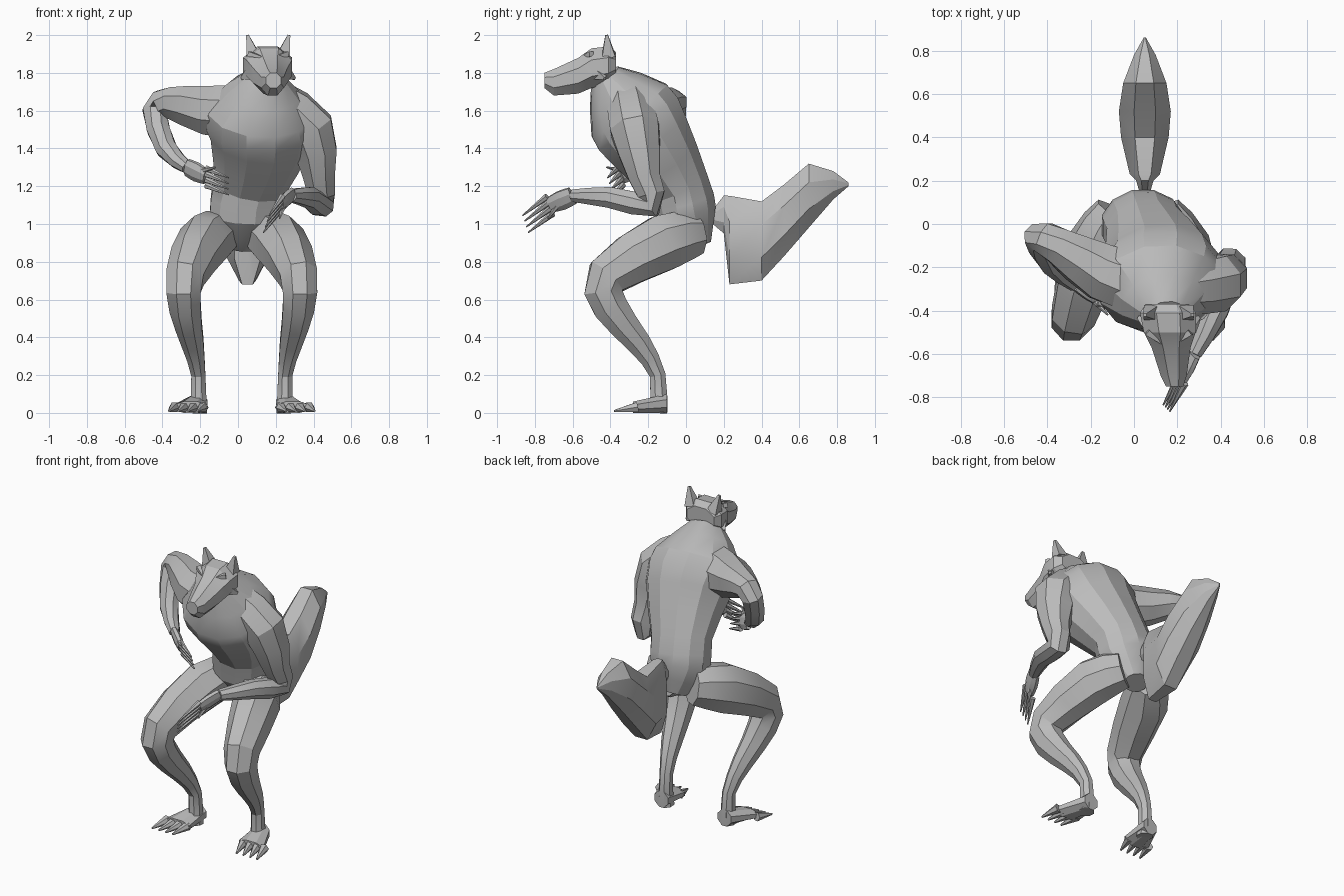
import bpy
import bmesh
import math
from mathutils import Vector

if "Cube" in bpy.data.objects:
    bpy.data.objects.remove(bpy.data.objects["Cube"], do_unlink=True)

fur = bpy.data.materials.new("plain grey")
fur.use_nodes = True
grey = (.5, .5, .5, 1)
fur.diffuse_color = grey
fur.node_tree.nodes["Principled BSDF"].inputs["Base Color"].default_value = grey

AXIS_X = Vector((1, 0, 0))
AXIS_Y = Vector((0, 1, 0))
AXIS_Z = Vector((0, 0, 1))
SIDES = (("left", 1), ("right", -1))


def outline(sides):
    """Regular polygon with flat sides up and down."""
    turns = [math.tau * (s + .5) / sides for s in range(sides)]
    return [(math.cos(turn), math.sin(turn)) for turn in turns]


def loft(name, rings):
    """Bridge equal-sized rings of points into a closed skin."""
    bm = bmesh.new()
    loops = [[bm.verts.new(point) for point in ring] for ring in rings]
    for lower, upper in zip(loops, loops[1:]):
        for i in range(len(lower)):
            bm.faces.new((lower[i - 1], lower[i], upper[i], upper[i - 1]))
    bm.faces.new(loops[0])
    bm.faces.new(loops[-1])
    bmesh.ops.recalc_face_normals(bm, faces=bm.faces)
    mesh = bpy.data.meshes.new(name)
    bm.to_mesh(mesh)
    bm.free()
    mesh.materials.append(fur)
    part = bpy.data.objects.new(name, mesh)
    bpy.context.collection.objects.link(part)
    bpy.ops.object.select_all(action="DESELECT")
    part.select_set(True)
    bpy.context.view_layer.objects.active = part
    bpy.ops.object.shade_smooth_by_angle(angle=math.radians(25))


def refine(rows):
    """Insert a smoothly curved halfway row between every two rows."""
    rows = [Vector(row) for row in rows]
    padded = [rows[0], *rows, rows[-1]]
    result = [rows[0]]
    for before, start, end, after in zip(padded, rows, rows[1:], padded[3:]):
        result += [(start + end) * .5 + (start + end - before - after) / 16, end]
    return result


def tube(name, rows, reference=AXIS_X, aspect=1, sides=8):
    """Limb along a curved path; each row is x, y, z, radius.
    The aspect widens the section along the reference direction."""
    path = refine(rows)
    rings = []
    for before, row, after in zip(path[:1] + path, path, path[1:] + path[-1:]):
        tangent = (after - before).to_3d().normalized()
        depth = tangent.cross(reference).normalized()
        width = tangent.cross(depth) * aspect
        rings.append([row.to_3d() + (depth * u + width * v) * row.w
                      for u, v in outline(sides)])
    loft(name, rings)


def slab(name, rows, x, drift=0):
    """Upright rings along y; each row is y, top, bottom, half width."""
    rings = []
    for y, top, bottom, half in rows:
        centre = Vector((x + drift * y, y, (top + bottom) / 2))
        height = (top - bottom) / 2
        rings.append([centre + (AXIS_X * half * u + AXIS_Z * height * v) * 1.08
                      for u, v in outline(8)])
    loft(name, rings)


def taper(name, start, end, size, reference=AXIS_X, sides=6):
    """Pointed digit, ear or tuft."""
    tube(name, [(*start, size), (*end, size / 5)], reference, sides=sides)


def digits(name, root, tip, spread, size):
    """Four tapering fingers or toes, side by side."""
    for i in range(4):
        offset = Vector(spread) * (i - 1.5)
        taper(f"{name}_{i + 1}", Vector(root) + offset, Vector(tip) + offset,
              size, Vector(spread))


def hand(side, wrist, knuckle, tip, spread, thumb_tip):
    """Flat palm, four fingers and a thumb."""
    across = Vector(spread)
    middle = Vector(wrist).lerp(Vector(knuckle), .5)
    tube(side + "_palm", [(*wrist, .025), (*middle, .028), (*knuckle, .022)],
         across, aspect=2)
    digits(side + "_finger", knuckle, tip, spread, .018)
    taper(side + "_thumb", middle, thumb_tip, .022, across)


# Torso leaning forward, from crotch to neck
tube("torso", [
    (.04, .07, .88, .07),
    (.04, 0, 1.05, .17),
    (.06, -.04, 1.2, .17),
    (.12, -.2, 1.45, .24),
    (.12, -.3, 1.6, .25),
    (.15, -.43, 1.78, .09),
], aspect=1.15, sides=12)

# Lowered arm, bent forward at the elbow
left_arm = [
    (.2, -.3, 1.65, .12),
    (.38, -.27, 1.5, .14),
    (.43, -.22, 1.25, .09),
    (.44, -.18, 1.1, .07),
    (.38, -.4, 1.14, .06),
    (.28, -.6, 1.15, .035),
]
tube("left_arm", left_arm)
hand("left", left_arm[-1][:3], knuckle=(.22, -.72, 1.1), tip=(.15, -.85, 1),
     spread=(.01, -.01, .03), thumb_tip=(.22, -.73, 1.03))

# Raised arm, elbow out and hand across the belly
right_arm = [
    (.05, -.28, 1.6, .15),
    (-.15, -.22, 1.6, .14),
    (-.35, -.1, 1.64, .09),
    (-.44, -.06, 1.6, .07),
    (-.38, -.18, 1.4, .06),
    (-.27, -.28, 1.3, .035),
]
tube("right_arm", right_arm, AXIS_Y)
hand("right", right_arm[-1][:3], knuckle=(-.17, -.35, 1.25), tip=(-.05, -.4, 1.2),
     spread=(0, -.01, .03), thumb_tip=(-.12, -.42, 1.3))

# Crouching legs with clawed feet, mirrored about the hip centre
leg = [
    (.1, .05, .95, .12),
    (.2, -.12, .9, .16),
    (.3, -.42, .72, .12),
    (.3, -.4, .56, .1),
    (.26, -.25, .37, .07),
    (.23, -.15, .2, .045),
    (.23, -.15, 0, .055),
]
hip = .02
for side, sign in SIDES:
    tube(side + "_leg", [(hip + sign * x, *rest) for x, *rest in leg], aspect=.9)
    slab(side + "_foot", [(-.1, .1, 0, .05), (-.28, .06, 0, .09)],
         hip + sign * .21, drift=-sign * .22)
    digits(side + "_toe", (hip + sign * .28, -.26, .03),
           (hip + sign * .31, -.38, .01), (.05, 0, 0), .03)

# Bushy tail with a drooping lobe and an upswept tip
slab("tail", [
    (.13, 1.06, 1.01, .02),
    (.2, 1.15, .95, .04),
    (.23, 1.15, .68, .07),
    (.4, 1.12, .7, .11),
    (.52, 1.21, .83, .12),
    (.65, 1.32, .98, .1),
    (.78, 1.28, 1.13, .05),
    (.86, 1.22, 1.2, .005),
], .05)

# Head with a long muzzle turned slightly aside
slab("head", [
    (-.37, 1.91, 1.78, .1),
    (-.41, 1.94, 1.74, .13),
    (-.5, 1.93, 1.72, .12),
    (-.57, 1.88, 1.69, .09),
    (-.7, 1.82, 1.68, .06),
    (-.75, 1.8, 1.72, .04),
], .12, drift=-.09)

# Pointed ears, cheek tufts and brow ridges
face = .16
for side, sign in SIDES:
    taper(side + "_ear", (face + sign * .08, -.41, 1.89),
          (face + sign * .11, -.42, 2), .05, sides=4)
    taper(side + "_cheek", (face + sign * .08, -.47, 1.8),
          (face + sign * .14, -.43, 1.77), .05, AXIS_Z, sides=4)
    taper(side + "_brow", (face + sign * .1, -.5, 1.9),
          (face + sign * .02, -.56, 1.88), .02, AXIS_Z, sides=4)
